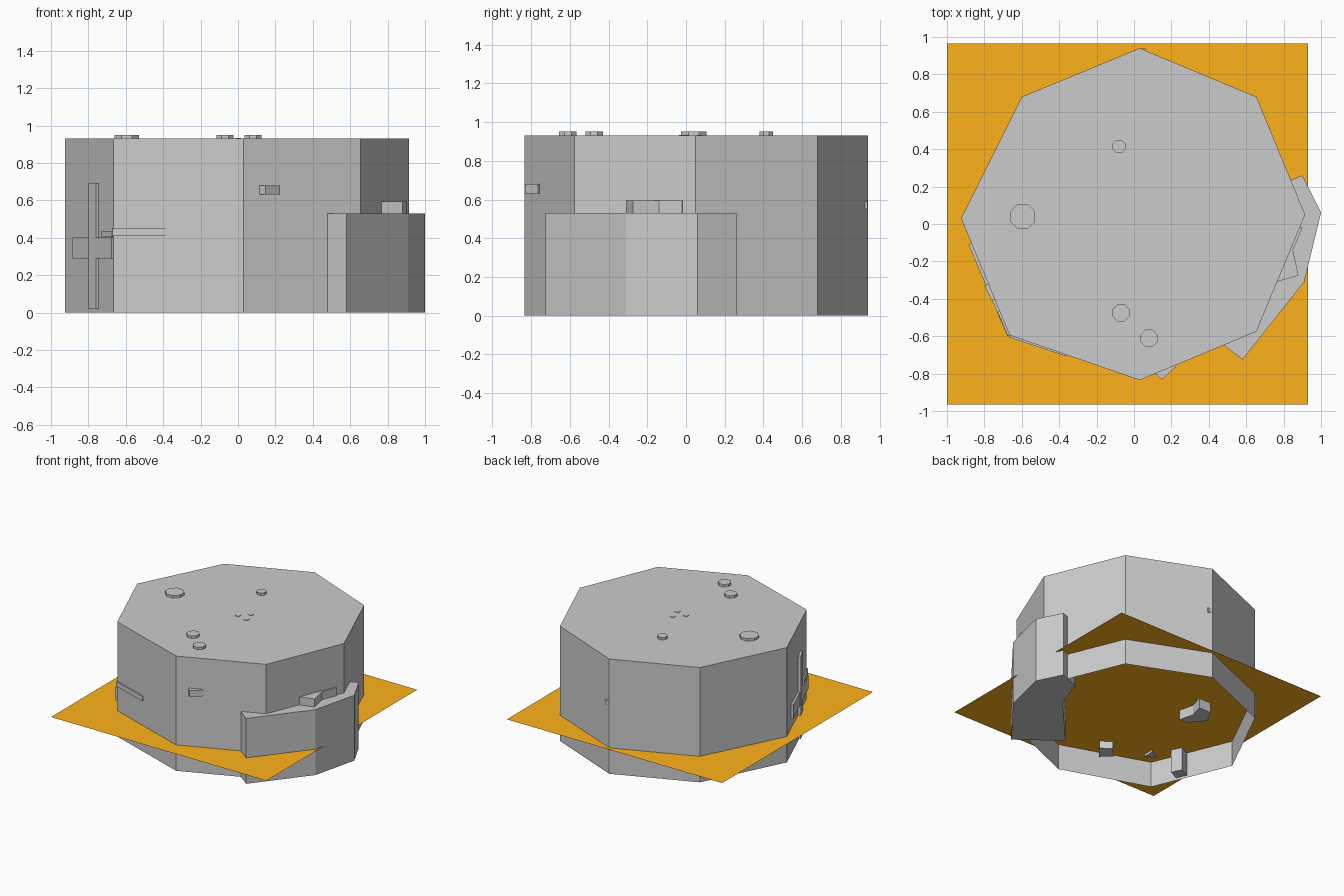
import bpy, bmesh, math


def prism(name, pts, z0, z1, open_bottom=False):
    """Extrude a plan outline between two heights."""
    bm = bmesh.new()
    low = [bm.verts.new((x, y, z0)) for x, y in pts]
    top = [bm.verts.new((x, y, z1)) for x, y in pts]
    n = len(pts)
    for i in range(n):
        j = (i + 1) % n
        bm.faces.new((low[i], low[j], top[j], top[i]))
    bm.faces.new(top)
    if not open_bottom:
        bm.faces.new(low[::-1])
    bmesh.ops.recalc_face_normals(bm, faces=bm.faces)
    me = bpy.data.meshes.new(name)
    bm.to_mesh(me)
    bm.free()
    ob = bpy.data.objects.new(name, me)
    bpy.context.collection.objects.link(ob)
    return ob


def ring(x, y, r, n=8):
    a = math.tau / n
    return [(x + r * math.cos(a * (i + 0.5)), y + r * math.sin(a * (i + 0.5)))
            for i in range(n)]


# Eight-sided drum, open underneath
prism("drum", [(0.03, 0.94), (-0.6, 0.68), (-0.925, 0.03), (-0.665, -0.595),
               (0.03, -0.835), (0.655, -0.575), (0.915, 0.05), (0.655, 0.68)],
      0, 0.93, open_bottom=True)

# Orange sheet cutting through the drum
bpy.ops.mesh.primitive_plane_add(size=1, location=(-0.035, 0, 0.21))
sheet = bpy.context.object
sheet.name = "orange_sheet"
sheet.scale = (1.93, 1.93, 1)
mat = bpy.data.materials.new("orange")
mat.diffuse_color = (1.0, 0.45, 0.01, 1)
sheet.data.materials.append(mat)

# Curved side wing and the chevron block on it
prism("side_wing", [(0.58, -0.725), (0.91, -0.31), (1.0, 0.06), (0.9, 0.26),
                    (0.73, 0.19), (0.64, -0.06), (0.26, -0.48)], 0, 0.53)
prism("wing_chevron", [(0.76, -0.31), (0.88, -0.275), (0.85, -0.14),
                       (0.9, -0.02), (0.8, 0.0), (0.74, -0.14)], 0.53, 0.595)

# Round studs on the top
for i, (x, y, r) in enumerate([(-0.595, 0.04, 0.072), (-0.08, 0.415, 0.038),
                               (-0.07, -0.475, 0.049), (0.08, -0.61, 0.049)]):
    prism(f"top_stud_{i}", ring(x, y, r), 0.92, 0.95)

# Tiny chips in the middle of the top
for i, (x, y) in enumerate([(0.07, 0.07), (0.0, 0.0), (0.09, -0.02)]):
    prism(f"top_chip_{i}", ring(x, y, 0.022, 4), 0.92, 0.934)

# Cross on the left wall
prism("cross_upright", [(-0.8, -0.33), (-0.76, -0.41), (-0.66, -0.36),
                        (-0.7, -0.28)], 0.02, 0.69)
prism("cross_band", [(-0.885, -0.11), (-0.677, -0.6), (-0.655, -0.585),
                     (-0.86, -0.1)], 0.29, 0.4)
prism("cross_knob", [(-0.73, -0.47), (-0.675, -0.6), (-0.655, -0.58),
                     (-0.70, -0.46)], 0.405, 0.435)

# Small pieces on the other walls
prism("front_strip", [(-0.67, -0.605), (-0.36, -0.708), (-0.37, -0.68),
                      (-0.65, -0.58)], 0.41, 0.45)
prism("front_peg", [(0.115, -0.80), (0.148, -0.832), (0.225, -0.765),
                    (0.18, -0.72)], 0.63, 0.68)
prism("back_peg", [(0.035, 0.91), (0.065, 0.91), (0.065, 0.937),
                   (0.035, 0.937)], 0.55, 0.59)

# Blocks poking through the sheet inside the drum
prism("inner_chevron", [(-0.40, 0.13), (-0.33, 0.13), (-0.36, 0.25),
                        (-0.33, 0.36), (-0.44, 0.36), (-0.50, 0.25)], 0.13, 0.3)
prism("inner_block", [(-0.33, -0.63), (-0.25, -0.70), (-0.17, -0.60),
                      (-0.25, -0.54)], 0.15, 0.3)
prism("inner_chip", ring(-0.575, -0.49, 0.05, 3), 0.19, 0.25)
